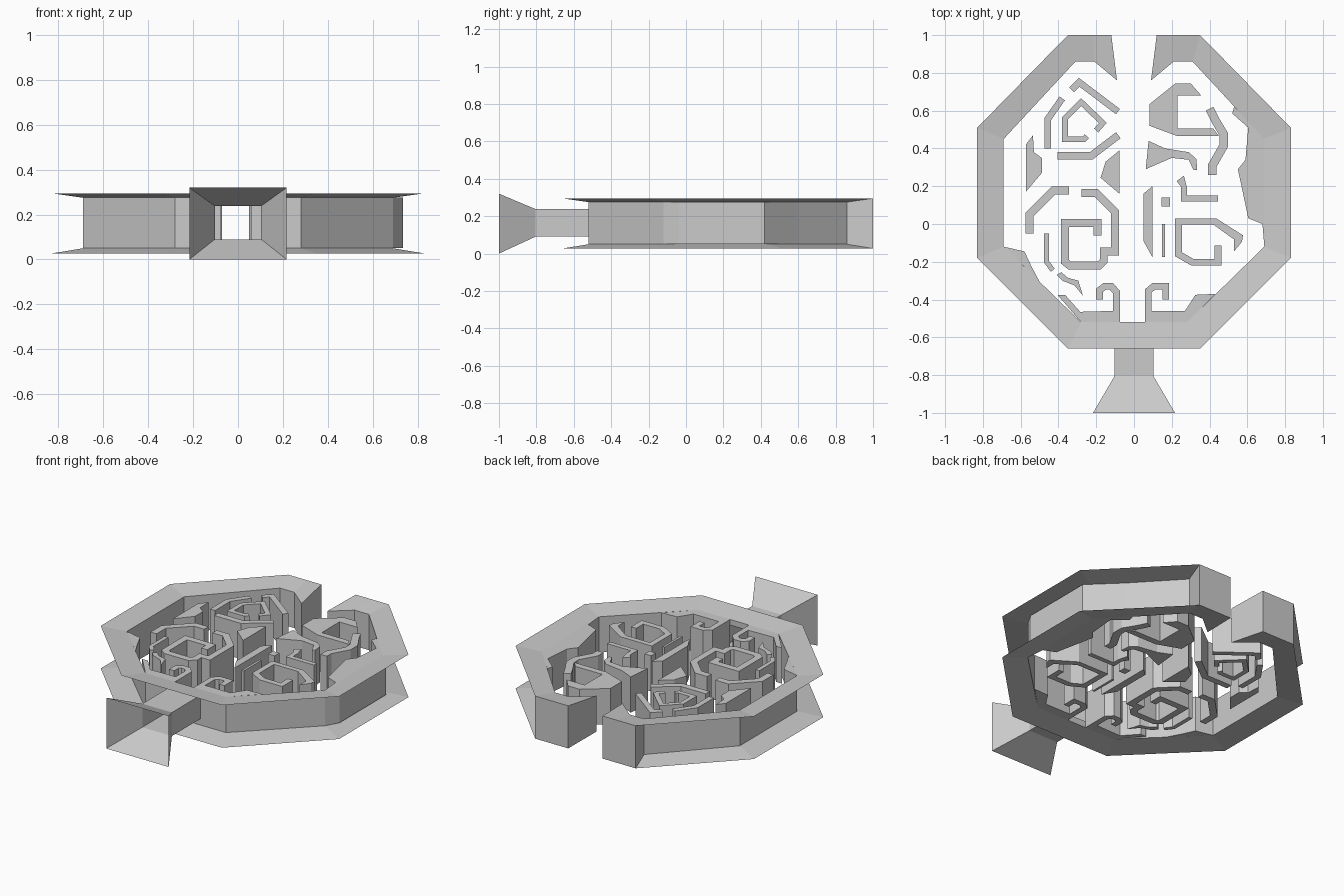
import bpy, bmesh
from mathutils import Vector

if "Cube" in bpy.data.objects:
    bpy.data.objects.remove(bpy.data.objects["Cube"])

Z0, Z1 = 0.05, 0.275          # inner wall bottom / top
F0, F1 = 0.027, 0.295         # outer rim of the flared flanges


def finish(name, bm, mirror=False):
    if mirror:
        geo = bm.verts[:] + bm.edges[:] + bm.faces[:]
        dup = bmesh.ops.duplicate(bm, geom=geo)["geom"]
        for v in dup:
            if isinstance(v, bmesh.types.BMVert):
                v.co.x *= -1
    bmesh.ops.remove_doubles(bm, verts=bm.verts, dist=1e-4)
    bmesh.ops.recalc_face_normals(bm, faces=bm.faces)
    me = bpy.data.meshes.new(name)
    bm.to_mesh(me)
    bm.free()
    ob = bpy.data.objects.new(name, me)
    bpy.context.collection.objects.link(ob)
    return ob


def block(name, *pts):
    """Solid prism on a floor-plan outline."""
    bm = bmesh.new()
    f = bm.faces.new([bm.verts.new((x, y, Z0)) for x, y in pts])
    top = bmesh.ops.extrude_face_region(bm, geom=[f], use_keep_orig=True)["geom"]
    for v in top:
        if isinstance(v, bmesh.types.BMVert):
            v.co.z = Z1
    return finish(name, bm)


def wall(name, w, *pts):
    """Constant-width mitred wall following a floor-plan path."""
    p = [Vector(q) for q in pts]
    left, right = [], []
    for i, c in enumerate(p):
        a = (c - p[i - 1]).normalized() if i else (p[1] - c).normalized()
        b = (p[i + 1] - c).normalized() if i < len(p) - 1 else a
        na, nb = Vector((-a.y, a.x)), Vector((-b.y, b.x))
        m = (na + nb).normalized()
        off = m * (w / 2 / max(m.dot(na), 0.5))
        left.append(c + off)
        right.append(c - off)
    return block(name, *[tuple(v) for v in left + right[::-1]])


# Outer frame: flared top and bottom flanges, recessed wall, closed gate ends
outer = [(.12, 1), (.22, 1), (.35, 1), (.83, .51), (.83, -.18), (.35, -.66), (.1, -.66), (0, -.66)]
inner = [(.09, .76), (.21, .86), (.31, .86), (.69, .45), (.69, -.12), (.28, -.52), (.1, -.52), (0, -.52)]
bm = bmesh.new()


def ring(pts, z):
    return [bm.verts.new((x, y, z)) for x, y in pts]


ot, ob_, it, ib = ring(outer, F1), ring(outer, F0), ring(inner, Z1), ring(inner, Z0)
for i in range(7):
    bm.faces.new((ot[i], ot[i + 1], it[i + 1], it[i]))
    bm.faces.new((ob_[i], ib[i], ib[i + 1], ob_[i + 1]))
    if i < 6:
        bm.faces.new((it[i], it[i + 1], ib[i + 1], ib[i]))
    if i < 2:
        bm.faces.new((ot[i], ob_[i], ob_[i + 1], ot[i + 1]))
for i in (0, 2):
    bm.faces.new((ot[i], it[i], ib[i], ob_[i]))
# strips above and below the tunnel opening
for za, zb in ((Z0, .09), (.24, Z1)):
    bm.faces.new([bm.verts.new(c) for c in ((.1, -.52, za), (0, -.52, za), (0, -.52, zb), (.1, -.52, zb))])
finish("outer_frame", bm, mirror=True)

# Entrance tunnel with flared mouth (open square tube)
bm = bmesh.new()
loops = []
for y, hx, za, zb in ((-1, .217, 0, .32), (-.805, .103, .09, .238), (-.52, .103, .09, .238)):
    loops.append([bm.verts.new(c) for c in ((-hx, y, za), (hx, y, za), (hx, y, zb), (-hx, y, zb))])
for a, b in zip(loops, loops[1:]):
    for i in range(4):
        j = (i + 1) % 4
        bm.faces.new((a[i], a[j], b[j], b[i]))
finish("entrance_tunnel", bm)

# Thickenings on the inside of the frame wall
block("right_bulge", (.69, -.12), (.735, -.04), (.735, .42), (.53, .62), (.52, .585), (.605, .51),
      (.59, .34), (.55, .29), (.605, .03), (.68, 0))
block("left_corner_fill", (-.69, -.12), (-.58, -.145), (-.54, -.23), (-.5, -.305))
block("front_left_fill", (-.405, -.375), (-.365, -.375), (-.285, -.465), (-.11, -.46), (-.11, -.52), (-.28, -.52))
block("front_right_fill", (.43, -.37), (.325, -.375), (.27, -.46), (.08, -.46), (.08, -.52), (.28, -.52))

# Maze walls, left half, back to front
wall("back_left_outer", .035, (-.33, .71), (-.29, .75), (-.085, .595))
wall("back_left_spiral", .03, (-.25, .465), (-.265, .448), (-.365, .448), (-.365, .56), (-.28, .645),
     (-.165, .535), (-.2, .495))
wall("back_left_side", .035, (-.38, .665), (-.457, .555), (-.457, .4))
wall("back_left_base", .04, (-.405, .362), (-.225, .362), (-.083, .47))
block("left_wedge", (-.573, .42), (-.535, .47), (-.53, .38), (-.488, .35), (-.488, .27), (-.573, .17))
block("centre_wedge", (-.077, .39), (-.077, .16), (-.177, .245), (-.15, .33))
wall("left_elbow", .042, (-.345, .178), (-.425, .178), (-.553, .05), (-.553, -.05))
wall("left_spiral", .042, (-.193, -.06), (-.193, .005), (-.365, .005), (-.365, -.2), (-.34, -.22),
     (-.185, -.22), (-.16, -.195), (-.16, -.145), (-.1, -.145), (-.1, .065), (-.2, .165), (-.278, .165))
wall("left_sliver", .026, (-.463, -.05), (-.463, -.2), (-.43, -.245))
block("front_left_shard", (-.41, -.27), (-.385, -.255), (-.35, -.285), (-.295, -.3), (-.27, -.38),
      (-.315, -.325), (-.38, -.3))
wall("front_left_hook", .036, (-.182, -.4), (-.182, -.35), (-.155, -.33), (-.12, -.33), (-.093, -.36), (-.093, -.52))

# Maze walls, right half, back to front
block("back_right_room", (.082, .635), (.22, .745), (.3, .745), (.356, .68), (.23, .68), (.23, .505),
      (.42, .505), (.45, .465), (.23, .465), (.082, .52))
wall("back_right_curl", .045, (.4, .61), (.43, .55), (.475, .475), (.475, .415), (.415, .31), (.415, .26))
block("right_fin", (.077, .44), (.165, .4), (.29, .38), (.33, .345), (.335, .285), (.315, .285),
      (.29, .34), (.2, .35), (.062, .29))
wall("right_hook", .03, (.235, .215), (.255, .23), (.265, .19), (.265, .135), (.445, .135))
block("small_post", (.145, .093), (.19, .093), (.19, .14), (.145, .14))
block("centre_blade", (.05, .16), (.097, .2), (.097, -.175), (.05, -.09))
block("thin_bar", (.148, 0), (.163, 0), (.163, -.175), (.148, -.175))
wall("right_spiral", .036, (.235, .012), (.235, -.16), (.31, -.203), (.445, -.203), (.445, -.115))
block("right_spiral_top", (.217, .03), (.435, .03), (.577, -.06), (.572, -.093), (.53, -.145), (.53, -.082),
      (.42, -.003), (.217, -.003))
wall("front_right_hook", .036, (.075, -.52), (.075, -.355), (.105, -.33), (.168, -.33), (.168, -.4))
